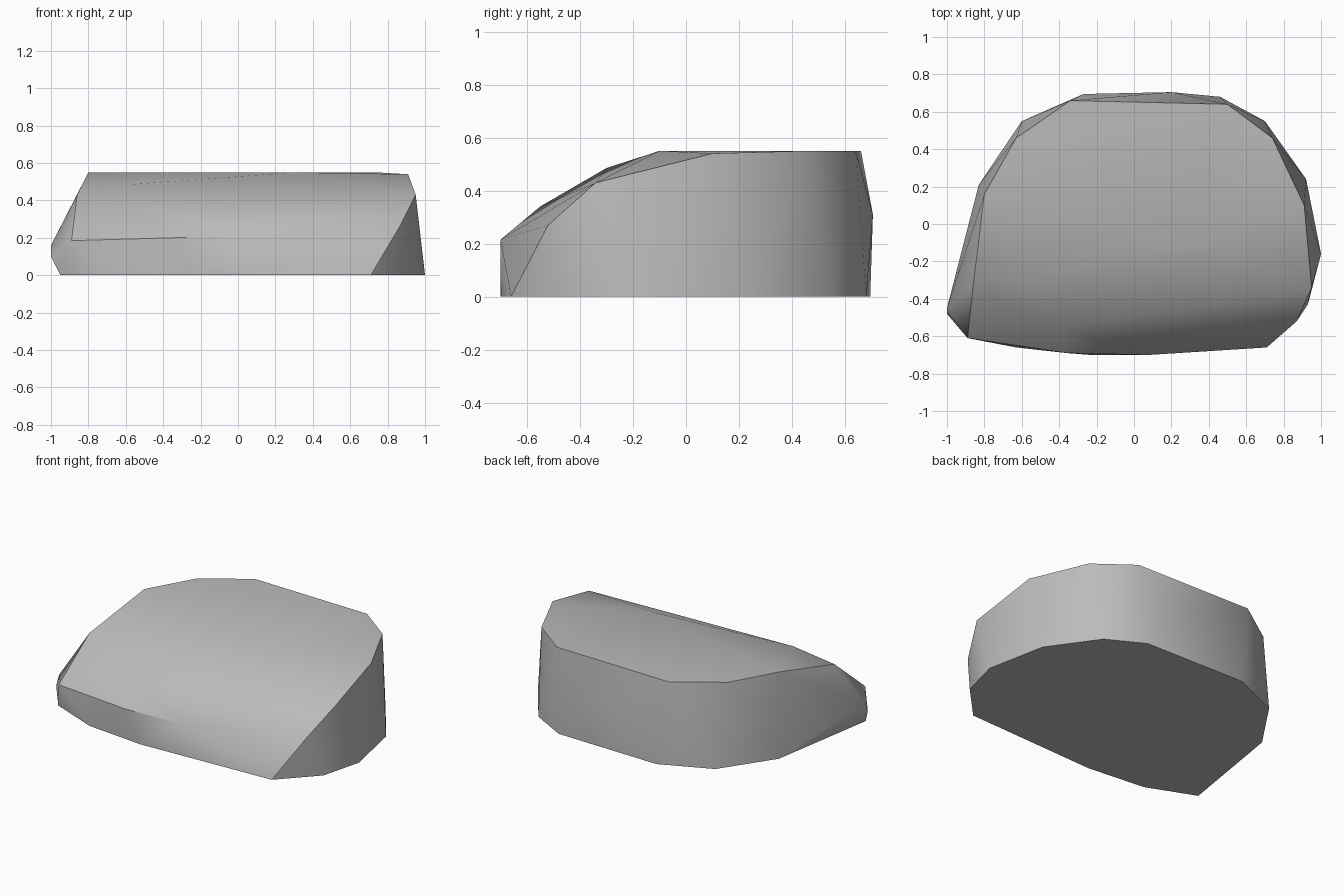
import bpy
import bmesh
import math

default_cube = bpy.data.objects.get("Cube")
if default_cube:
    bpy.data.objects.remove(default_cube, do_unlink=True)


def make_material(name, colour):
    material = bpy.data.materials.new(name)
    material.use_nodes = True
    material.diffuse_color = colour
    shader = material.node_tree.nodes["Principled BSDF"]
    shader.inputs["Base Color"].default_value = colour
    shader.inputs["Roughness"].default_value = 0.9
    return material


def at_height(outline, z):
    return [(x, y, z) for x, y in outline]


TOP = 0.55

# Flat underside, counter-clockwise from the front corner
base_outline = [
    (0.71, -0.66), (0.93, -0.43), (1.0, -0.16), (0.92, 0.24),
    (0.7, 0.55), (0.46, 0.68), (-0.27, 0.695), (-0.6, 0.55),
    (-0.83, 0.21), (-0.95, -0.53), (-0.63, -0.66), (-0.23, -0.7),
]

# Flat top plateau
plateau_outline = [
    (0.3, -0.1), (0.74, 0.46), (0.5, 0.64),
    (-0.34, 0.66), (-0.63, 0.46), (-0.8, 0.16),
]

# Points where the top slopes down to the front edge
front_slope = [
    (0.91, 0.1, 0.54), (0.95, -0.34, 0.43), (0.87, -0.52, 0.27),
    (-0.58, -0.3, 0.485), (-0.86, -0.33, 0.43), (-0.4, -0.55, 0.34),
    (0.08, -0.7, 0.215), (-0.36, -0.69, 0.2), (-0.89, -0.61, 0.185),
]

# Bulges of the side walls
side_bulges = [(-1.0, -0.45, 0.16), (-1.0, -0.48, 0.1), (0.2, 0.705, 0.31)]

# The stone is the convex skin around all of these points
bm = bmesh.new()
corners = (at_height(base_outline, 0) + at_height(plateau_outline, TOP)
           + front_slope + side_bulges)
for corner in corners:
    bm.verts.new(corner)
hull = bmesh.ops.convex_hull(bm, input=bm.verts[:])
loose = [v for v in bm.verts if not v.link_faces]
bmesh.ops.delete(bm, geom=loose, context="VERTS")

# Merge the triangles of the flat top and underside
bmesh.ops.dissolve_limit(bm, angle_limit=math.radians(1),
                         verts=bm.verts[:], edges=bm.edges[:])
bmesh.ops.recalc_face_normals(bm, faces=bm.faces[:])

mesh = bpy.data.meshes.new("stone")
bm.to_mesh(mesh)
bm.free()
mesh.materials.append(make_material("stone grey", (0.5, 0.5, 0.5, 1)))

stone = bpy.data.objects.new("stone", mesh)
bpy.context.collection.objects.link(stone)

# Soft shading with the sharp ridges kept
bpy.ops.object.select_all(action="DESELECT")
stone.select_set(True)
bpy.context.view_layer.objects.active = stone
bpy.ops.object.shade_smooth_by_angle(angle=math.radians(30))
